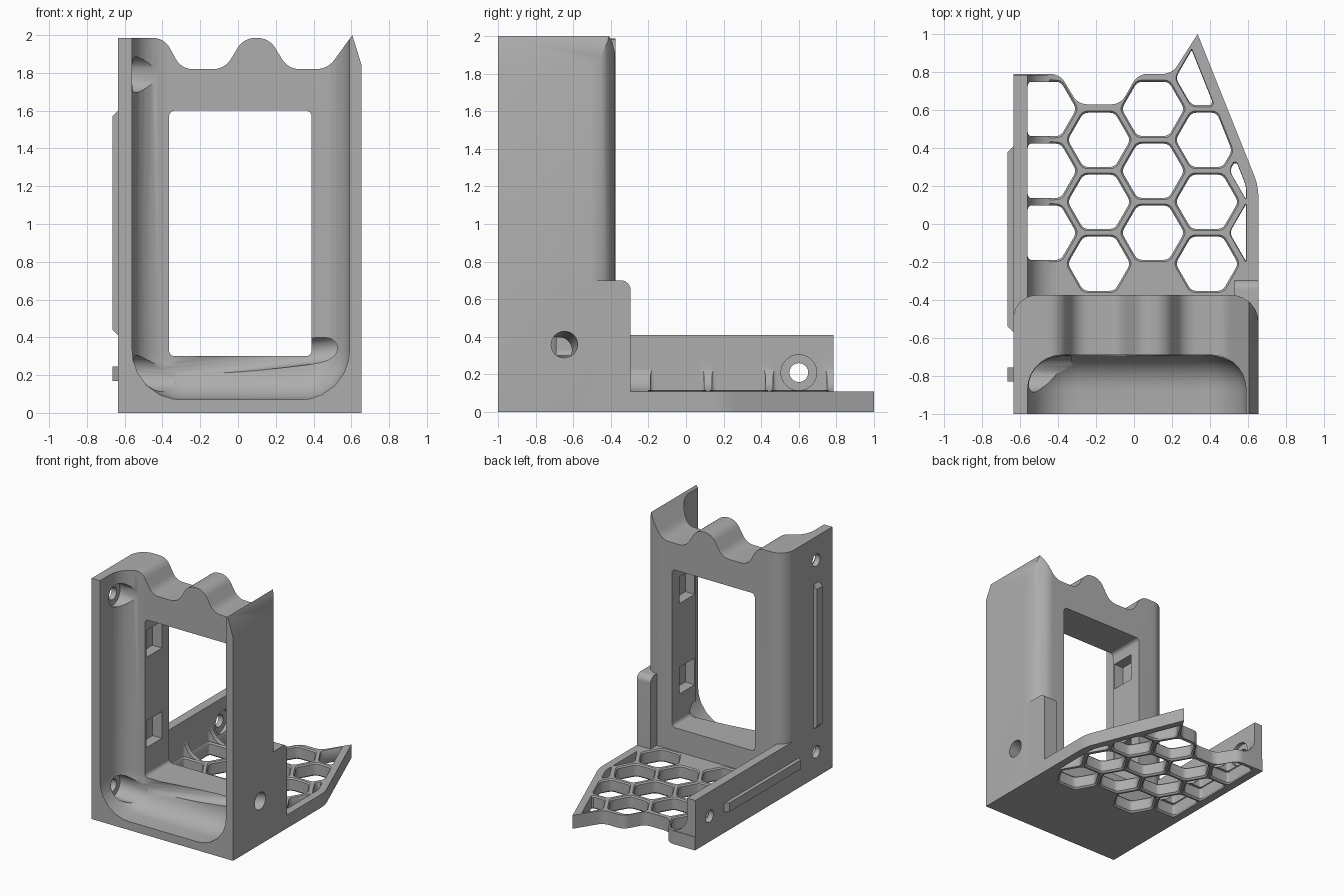
import bpy, bmesh, math
from mathutils import Vector

cube = bpy.data.objects.get("Cube")
if cube:
    bpy.data.objects.remove(cube, do_unlink=True)

grey = bpy.data.materials.new("plain grey")
grey.use_nodes = True
grey.diffuse_color = (0.42, 0.42, 0.42, 1)
grey.node_tree.nodes["Principled BSDF"].inputs["Base Color"].default_value = grey.diffuse_color

PLACE = {"x": lambda a, b, h: (h, a, b),
         "y": lambda a, b, h: (a, h, b),
         "z": lambda a, b, h: (a, b, h)}


def rounded(points, steps=6):
    """Round the corners of a profile given as (a, b, radius) points."""
    out = []
    for i, (a, b, r) in enumerate(points):
        p = Vector((a, b))
        u = Vector(points[i - 1][:2]) - p
        v = Vector(points[(i + 1) % len(points)][:2]) - p
        if r == 0:
            out.append(p)
            continue
        d = min(r, 0.45 * u.length, 0.45 * v.length)
        u.normalize()
        v.normalize()
        if 1 + u.dot(v) < 0.001:
            out.append(p)
            continue
        c = p + (u + v) * d / (1 + u.dot(v))
        s, e = p + u * d - c, p + v * d - c
        out += [c + s.lerp(e, k / steps).normalized() * s.length for k in range(steps + 1)]
    return out


def prism(name, pts, axis, rings, back_fillet=0):
    """Loft a profile along an axis through (height, scale) rings."""
    bm = bmesh.new()
    mid = sum(pts, Vector((0, 0))) / len(pts)
    loops = []
    for h, s in rings:
        loops.append([bm.verts.new(PLACE[axis](*(mid + (p - mid) * s), h)) for p in pts])
    n = len(pts)
    for lo, hi in zip(loops, loops[1:]):
        for i in range(n):
            bm.faces.new((lo[i], lo[(i + 1) % n], hi[(i + 1) % n], hi[i]))
    bm.faces.new(loops[0])
    end = bm.faces.new(loops[-1])
    bmesh.ops.recalc_face_normals(bm, faces=bm.faces)
    if back_fillet:
        bmesh.ops.bevel(bm, geom=list(end.edges), offset=back_fillet, segments=7,
                        profile=0.5, affect='EDGES')
    mesh = bpy.data.meshes.new(name)
    bm.to_mesh(mesh)
    bm.free()
    mesh.materials.append(grey)
    ob = bpy.data.objects.new(name, mesh)
    bpy.context.collection.objects.link(ob)
    return ob


def block(name, pts, axis, lo, hi, **kw):
    return prism(name, rounded(pts), axis, [(lo, 1), (hi, 1)], **kw)


def rect(a0, a1, b0, b1, r=0):
    return [(a0, b0, r), (a1, b0, r), (a1, b1, r), (a0, b1, r)]


def rod(p, q, r):
    p, q = Vector(p), Vector(q)
    bpy.ops.mesh.primitive_cylinder_add(vertices=32, radius=r, depth=(q - p).length,
                                        location=(p + q) / 2,
                                        rotation=(q - p).to_track_quat('Z', 'Y').to_euler())
    ob = bpy.context.object
    ob.data.materials.append(grey)
    return ob


def cut(targets, cutter):
    for t in targets:
        m = t.modifiers.new("cut", 'BOOLEAN')
        m.operation, m.solver, m.object = 'DIFFERENCE', 'EXACT', cutter
        bpy.context.view_layer.objects.active = t
        bpy.ops.object.modifier_apply(modifier=m.name)
    bpy.data.objects.remove(cutter, do_unlink=True)


def clip(poly, point, normal, gap):
    """Keep the part of a polygon that lies inside a line by at least gap."""
    point, normal = Vector(point), Vector(normal).normalized()
    out = []
    for i, q in enumerate(poly):
        p = poly[i - 1]
        dp, dq = (p - point).dot(normal) - gap, (q - point).dot(normal) - gap
        if dp * dq < 0:
            out.append(p.lerp(q, dp / (dp - dq)))
        if dq >= 0:
            out.append(q)
    return out


L, R, INNER = -0.635, 0.655, -0.56

# Upright body with rounded back corners
body = block("upright_body", [(L, -1, 0), (R, -1, 0), (R, -0.375, 0.14), (L, -0.375, 0.12)],
             "z", 0, 2.1)
# Wavy top edge
wave = [(-0.8, 1.985, 0), (-0.39, 1.985, 0.06), (-0.3, 1.82, 0.06), (-0.07, 1.82, 0.06),
        (0.03, 1.985, 0.06), (0.165, 1.985, 0.06), (0.265, 1.82, 0.06), (0.475, 1.82, 0.06),
        (0.605, 2.0, 0), (0.72, 1.63, 0), (0.72, 2.3, 0), (-0.8, 2.3, 0)]
cut([body], block("wave_cutter", wave, "y", -1.2, 0))
# Front cavity, filleted towards its back
cavity = [(INNER, 0.07, 0.26), (0.59, 0.07, 0.26), (0.59, 2.6, 0), (INNER, 2.6, 0)]
cut([body], block("cavity_cutter", cavity, "y", -1.2, -0.69, back_fillet=0.18))
# Window and the clip pockets in its sides
cut([body], block("window_cutter", rect(-0.365, 0.39, 0.3, 1.6, 0.03), "y", -0.9, -0.2))
for z in (0.645, 1.39):
    cut([body], block("pocket_cutter", rect(-0.67, -0.47, z - 0.11, z + 0.11), "x", -0.45, 0.475))

# Base plate with a wavy back edge and a slanted side
outline = [(L, -0.6, 0), (R, -0.6, 0), (R, 0.2, 0.06), (0.335, 1.0, 0), (0.2, 0.79, 0.05),
           (0.02, 0.79, 0.05), (-0.07, 0.63, 0.05), (-0.295, 0.63, 0.05), (-0.39, 0.79, 0.05),
           (L, 0.79, 0)]
plate = block("base_grid", outline, "z", 0, 0.11)

# Side rail with a concave foot
foot = [Vector((-0.41 - 0.15 * math.sin(t * math.pi / 16), 0.26 - 0.15 * math.cos(t * math.pi / 16)))
        for t in range(9)]
rail_profile = [Vector((L, 0)), Vector((-0.41, 0))] + foot + [Vector((INNER, 0.41)), Vector((L, 0.41))]
rail = prism("side_rail", rail_profile, "y", [(-0.5, 1), (0.785, 1)])

# Honeycomb openings
cell_rings = [(-0.05, 1.09), (0, 1.09), (0.012, 1), (0.1, 1), (0.113, 1.08), (0.116, 1), (0.36, 1)]
for k in range(-2, 3):
    x = 0.1 + 0.284 * k
    for j in range(4):
        y = (0.769 if k % 2 else 0.932) - 0.326 * j
        if j == 0 and k != 1:
            continue
        cell = [Vector((x + 0.165 * math.cos(a * math.pi / 3), y + 0.165 * math.sin(a * math.pi / 3)))
                for a in range(6)]
        for line in (((INNER, 0), (1, 0), 0), ((0.59, 0), (-1, 0), 0),
                     ((0.335, 1), (-0.8, -0.32), 0.06)):
            cell = clip(cell, *line)
        if len(cell) < 3:
            continue
        shape = rounded([(p.x, p.y, 0.025) for p in cell], 3)
        cut([plate, rail] if k == -2 else [plate], prism("cell_cutter", shape, "z", cell_rings))

# Screw holes with counterbores along the outer side
for part, y, z in ((body, -0.79, 0.21), (body, -0.79, 1.79), (rail, 0.6, 0.21)):
    cut([part], rod((-0.8, y, z), (-0.5, y, z), 0.05))
    cut([part], rod((-0.59, y, z), (-0.33, y, z), 0.095))
# Slanted tool hole through the opposite side
cut([body], rod((-0.5, -0.778, 0.222), (0.8, -0.63, 0.376), 0.07))

# Corner post behind the body
post = block("corner_post", [(-0.5, 0, 0), (-0.295, 0, 0), (-0.295, 0.7, 0.05), (-0.5, 0.7, 0)],
             "x", 0.53, R)

# Raised ribs on the outer side
ribs = []
for name, axis, start, end, lo, hi in (("upright_rib", "y", 0.41, 1.6, -0.83, -0.755),
                                       ("base_rib", "z", -0.57, 0.41, 0.17, 0.245)):
    pts = [(-0.62, start, 0), (L, start, 0), (-0.665, start + 0.03, 0),
           (-0.665, end - 0.03, 0), (L, end, 0), (-0.62, end, 0)]
    ribs.append(block(name, pts, axis, lo, hi))

# Smooth curved faces, keep edges sharp
bpy.ops.object.select_all(action='DESELECT')
for ob in [body, plate, rail, post] + ribs:
    ob.select_set(True)
bpy.context.view_layer.objects.active = body
bpy.ops.object.shade_smooth_by_angle(angle=math.radians(30))
